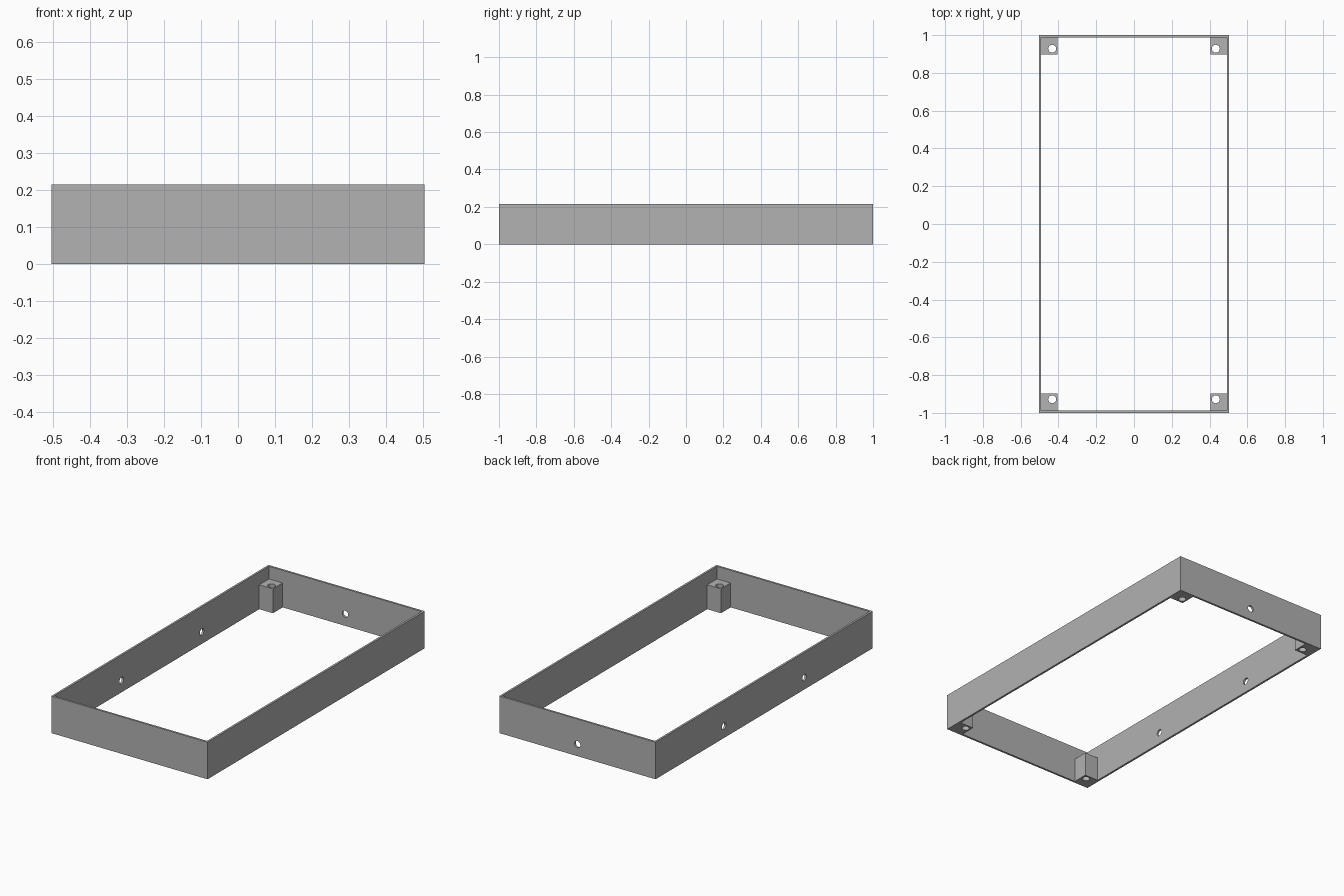
import bpy, bmesh, math

if "Cube" in bpy.data.objects:
    bpy.data.objects.remove(bpy.data.objects["Cube"])

W, L, H, T = 0.504, 1.0, 0.216, 0.012      # half width, half length, height, wall thickness
POST_IN_X, POST_IN_Y, POST_H = 0.404, 0.898, 0.142
HOLE_Z = 0.069

grey = bpy.data.materials.new("grey")
grey.diffuse_color = (0.445, 0.445, 0.445, 1)
grey.use_nodes = True
grey.node_tree.nodes["Principled BSDF"].inputs["Base Color"].default_value = grey.diffuse_color


def make_object(name, bm):
    bmesh.ops.recalc_face_normals(bm, faces=bm.faces)
    mesh = bpy.data.meshes.new(name)
    bm.to_mesh(mesh)
    bm.free()
    mesh.materials.append(grey)
    ob = bpy.data.objects.new(name, mesh)
    bpy.context.collection.objects.link(ob)
    return ob


def drill(target, name, loc, radius, depth, rot=(0, 0, 0)):
    """Cut a round hole through the target with a hidden cylinder."""
    bpy.ops.mesh.primitive_cylinder_add(vertices=32, radius=radius, depth=depth,
                                        location=loc, rotation=rot)
    cutter = bpy.context.object
    cutter.name = name
    cutter.data.materials.append(grey)
    cutter.hide_render = True
    cutter.hide_set(True)
    mod = target.modifiers.new(name, 'BOOLEAN')
    mod.operation = 'DIFFERENCE'
    mod.solver = 'EXACT'
    mod.object = cutter


# Rectangular wall ring, open at top and bottom
bm = bmesh.new()
loops = []
for hx, hy, z in ((W, L, 0), (W, L, H), (W - T, L - T, H), (W - T, L - T, 0)):
    loops.append([bm.verts.new((sx * hx, sy * hy, z))
                  for sx, sy in ((-1, -1), (1, -1), (1, 1), (-1, 1))])
for a, b in zip(loops, loops[1:] + loops[:1]):
    for i in range(4):
        j = (i + 1) % 4
        bm.faces.new((a[i], a[j], b[j], b[i]))
frame = make_object("frame_wall", bm)

# Two cable holes in the left wall, one in the back wall
for i, y in enumerate((-0.37, 0.37)):
    drill(frame, f"left_hole_cutter_{i}", (-W, y, HOLE_Z), 0.019, 0.1, (0, math.pi / 2, 0))
drill(frame, "back_hole_cutter", (0, L, HOLE_Z), 0.019, 0.1, (math.pi / 2, 0, 0))

# Corner screw posts, each with a vertical through hole
for sx in (-1, 1):
    for sy in (-1, 1):
        tag = ("left" if sx < 0 else "right") + "_" + ("front" if sy < 0 else "back")
        x0, x1 = POST_IN_X, W - T
        y0, y1 = POST_IN_Y, L - T
        bm = bmesh.new()
        bmesh.ops.create_cube(bm, size=1)
        for v in bm.verts:
            v.co.x = sx * ((x0 + x1) / 2 + v.co.x * (x1 - x0))
            v.co.y = sy * ((y0 + y1) / 2 + v.co.y * (y1 - y0))
            v.co.z = (v.co.z + 0.5) * POST_H
        post = make_object("corner_post_" + tag, bm)
        drill(post, "post_hole_cutter_" + tag, (sx * 0.433, sy * 0.928, POST_H / 2), 0.021, 0.4)
